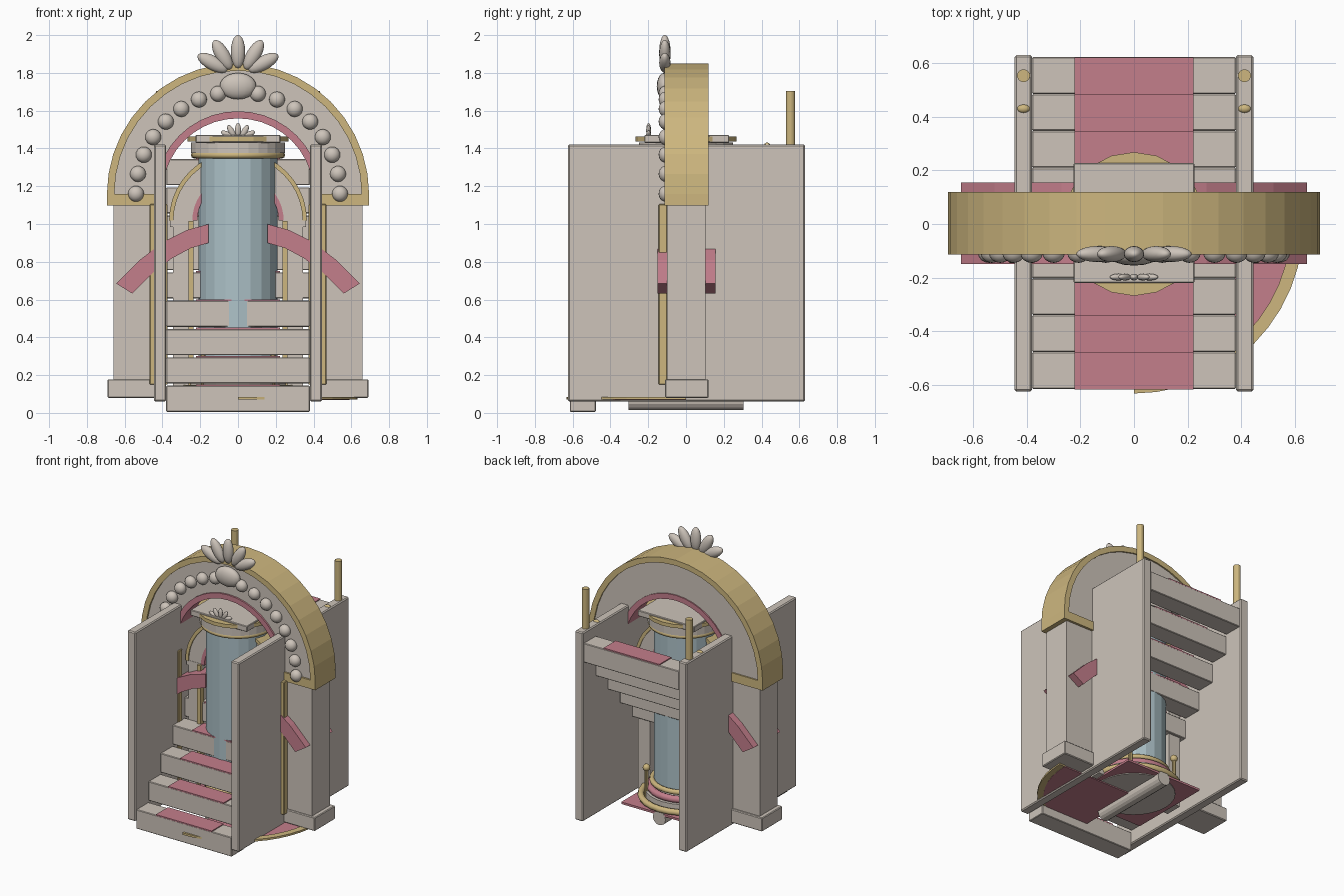
import bpy, bmesh, math
from mathutils import Matrix, Vector

if "Cube" in bpy.data.objects:
    bpy.data.objects.remove(bpy.data.objects["Cube"])


def material(name, rgb):
    m = bpy.data.materials.new(name)
    m.use_nodes = True
    m.diffuse_color = (*rgb, 1)
    m.node_tree.nodes["Principled BSDF"].inputs["Base Color"].default_value = (*rgb, 1)
    return m


STONE = material("warm_stone", (0.61, 0.55, 0.49))
GOLD = material("pale_gold", (0.61, 0.47, 0.21))
ROSE = material("rose_cloth", (0.55, 0.21, 0.26))
BLUE = material("pale_blue", (0.42, 0.54, 0.58))


def finish(name, bm, mat, bevel=0, smooth=False):
    bmesh.ops.recalc_face_normals(bm, faces=bm.faces)
    mesh = bpy.data.meshes.new(name)
    bm.to_mesh(mesh)
    bm.free()
    mesh.materials.append(mat)
    ob = bpy.data.objects.new(name, mesh)
    bpy.context.collection.objects.link(ob)
    if bevel:
        mod = ob.modifiers.new("soft_edge", "BEVEL")
        mod.width = bevel
        mod.segments = 1
    if smooth:
        for p in mesh.polygons:
            p.use_smooth = True
    return ob


def box(name, mat, x, y, z, bevel=0):
    bm = bmesh.new()
    bmesh.ops.create_cube(bm, size=1)
    for v in bm.verts:
        for i, (a, b) in enumerate((x, y, z)):
            v.co[i] = (a + b) / 2 + v.co[i] * (b - a)
    return finish(name, bm, mat, bevel)


def drum(name, mat, r, z, at=(0, 0), sides=20, bevel=0):
    bm = bmesh.new()
    mid = Matrix.Translation((*at, sum(z) / 2))
    bmesh.ops.create_cone(bm, cap_ends=True, segments=sides, radius1=r, radius2=r,
                          depth=z[1] - z[0], matrix=mid)
    return finish(name, bm, mat, bevel)


def ellipsoid(name, mat, at, radii, tilt=0):
    bm = bmesh.new()
    m = Matrix.Translation(at) @ Matrix.Rotation(tilt, 4, 'Y') @ Matrix.Diagonal((*radii, 1))
    bmesh.ops.create_uvsphere(bm, u_segments=16, v_segments=10, radius=1, matrix=m)
    return finish(name, bm, mat, smooth=True)


def torus(name, mat, ring, tube, z, n=28, k=8):
    bm = bmesh.new()
    loops = []
    for i in range(n):
        a = math.tau * i / n
        loop = []
        for j in range(k):
            b = math.tau * j / k
            r = ring + tube * math.cos(b)
            loop.append(bm.verts.new((r * math.cos(a), r * math.sin(a), z + tube * math.sin(b))))
        loops.append(loop)
    for i in range(n):
        p, q = loops[i], loops[(i + 1) % n]
        for j in range(k):
            bm.faces.new((p[j], q[j], q[(j + 1) % k], p[(j + 1) % k]))
    return finish(name, bm, mat, smooth=True)


def strip(name, mat, outer, inner, shift):
    """Solid band between two matching 3D point rows, extruded by shift."""
    bm = bmesh.new()
    a = [bm.verts.new(p) for p in outer]
    b = [bm.verts.new(p) for p in inner]
    faces = [bm.faces.new((a[i], a[i + 1], b[i + 1], b[i])) for i in range(len(a) - 1)]
    ext = bmesh.ops.extrude_face_region(bm, geom=faces, use_keep_orig=True)
    new = [g for g in ext["geom"] if isinstance(g, bmesh.types.BMVert)]
    bmesh.ops.translate(bm, verts=new, vec=Vector(shift))
    return finish(name, bm, mat)


def arch(name, mat, r_out, r_in, cz, y, n=20):
    def row(r):
        return [(r * math.cos(math.pi * i / n), y[0], cz + r * math.sin(math.pi * i / n))
                for i in range(n + 1)]
    return strip(name, mat, row(r_out), row(r_in), (0, y[1] - y[0], 0))


def sector(name, mat, r_out, r_in, z, n=12):
    def row(r):
        return [(r * math.sin(math.pi / 2 * i / n), -r * math.cos(math.pi / 2 * i / n), z[0])
                for i in range(n + 1)]
    return strip(name, mat, row(r_out), row(r_in), (0, 0, z[1] - z[0]))


def side_pair(s, a, b):
    return sorted((s * a, s * b))


def crest(name, at, k):
    """Fan of five petals."""
    for i, (px, pz, deg) in enumerate(((0, .085, 0), (.083, .068, 30), (.135, .025, 62))):
        for s in ((1,) if i == 0 else (-1, 1)):
            ellipsoid(name, STONE, (at[0] + s * px * k, at[1], at[2] + pz * k),
                      (.038 * k, .03 * k, .088 * k), s * math.radians(deg))


# Staircase with carpet plates
RUN, RISE = 0.1375, 0.15
for i in range(9):
    y0, top = -0.615 + RUN * i, RISE * (i + 1) - 0.006
    box("step", STONE, (-.38, .38), (y0, y0 + RUN), (top - .138, top), .004)
    box("step_carpet", ROSE, (-.222, .222), (y0 - .002, y0 + RUN - .002), (top - .002, top + .007))

# Paired side parts
for s in (-1, 1):
    box("side_wall", STONE, side_pair(s, .38, .445), (-.625, .63), (.06, 1.42), .007)
    drum("wall_post", GOLD, .024, (1.40, 1.705), (s * .412, .553), 14)
    ellipsoid("wall_stud", GOLD, (s * .412, .43, 1.417), (.024, .016, .014))
    box("arch_column", STONE, side_pair(s, .43, .66), (-.10, .103), (.17, 1.11))
    box("column_base", STONE, side_pair(s, .43, .69), (-.112, .12), (.08, .178), .005)
    box("column_impost", GOLD, side_pair(s, .43, .694), (-.113, .12), (1.097, 1.16))
    box("column_trim", GOLD, side_pair(s, .372, .468), (-.145, -.10), (.15, 1.105), .004)
    # Draped band passing through the column
    top = ((.155, 1.0), (.27, .968), (.39, .908), (.52, .81), (.645, .685))
    low = ((.155, .9), (.25, .872), (.35, .818), (.455, .738), (.56, .632))
    strip("draped_band", ROSE, [(s * x, -.15, z) for x, z in top],
          [(s * x, -.15, z) for x, z in low], (0, .305, 0))
    # Inner arch supports
    box("inner_column", STONE, side_pair(s, .25, .345), (-.07, .055), (.09, 1.0))
    box("inner_impost", STONE, side_pair(s, .235, .36), (-.072, .06), (.985, 1.02))
    box("inner_trim", GOLD, side_pair(s, .236, .262), (-.09, -.05), (.12, 1.015))

# Main arch
arch("arch_gold_hood", GOLD, .694, .655, 1.157, (-.113, .12))
arch("arch_face", STONE, .657, .435, 1.157, (-.10, .11))
arch("arch_lining", ROSE, .44, .402, 1.157, (-.112, .118))

# Inner arch
arch("inner_arch_hood", GOLD, .365, .342, 1.018, (-.078, .06))
arch("inner_arch_face", STONE, .343, .24, 1.018, (-.07, .055))
arch("inner_arch_lining", ROSE, .242, .215, 1.018, (-.076, .06))

# Beads, shell and crest on the arch front
for i in range(17):
    if i != 8:
        a = math.pi * i / 16
        ellipsoid("arch_bead", STONE, (.54 * math.cos(a), -.108, 1.16 + .54 * math.sin(a)),
                  (.042, .037, .042))
ellipsoid("arch_shell", STONE, (0, -.115, 1.73), (.097, .04, .07))
crest("arch_crest", (0, -.112, 1.828), 1)

# Central pillar and capital
drum("pillar_shaft", BLUE, .21, (.24, 1.37))
torus("capital_ring", GOLD, .232, .018, 1.365)
drum("capital_drum", STONE, .25, (1.375, 1.432), sides=28)
drum("capital_disc", GOLD, .268, (1.436, 1.462), sides=20)
box("capital_slab", STONE, (-.225, .225), (-.22, .228), (1.43, 1.472), .004)
crest("capital_crest", (0, -.198, 1.462), .42)

# Pillar foot with finials
box("foot_carpet", ROSE, (-.303, .303), (-.303, .303), (.085, .10))
drum("foot_plate", STONE, .27, (.08, .17), sides=28)
torus("foot_ring", GOLD, .295, .022, .125)
torus("foot_cushion", ROSE, .235, .025, .19)
torus("shaft_ring", GOLD, .222, .018, .235)
for sx in (-1, 1):
    for sy in (-1, 1):
        drum("finial_rod", GOLD, .014, (.10, .32), (sx * .185, sy * .185), 10)
        ellipsoid("finial_ball", GOLD, (sx * .185, sy * .185, .335), (.025, .025, .025))

# Beam below the foot
bm = bmesh.new()
bmesh.ops.create_cone(bm, cap_ends=True, segments=16, radius1=.05, radius2=.05, depth=.61,
                      matrix=Matrix.Translation((0, 0, .065)) @ Matrix.Rotation(math.pi / 2, 4, 'X'))
finish("foot_beam", bm, STONE)

# Quarter-round floor carpet with rim
sector("floor_carpet", ROSE, .59, .02, (.068, .076))
sector("floor_rim", GOLD, .632, .585, (.07, .084))
